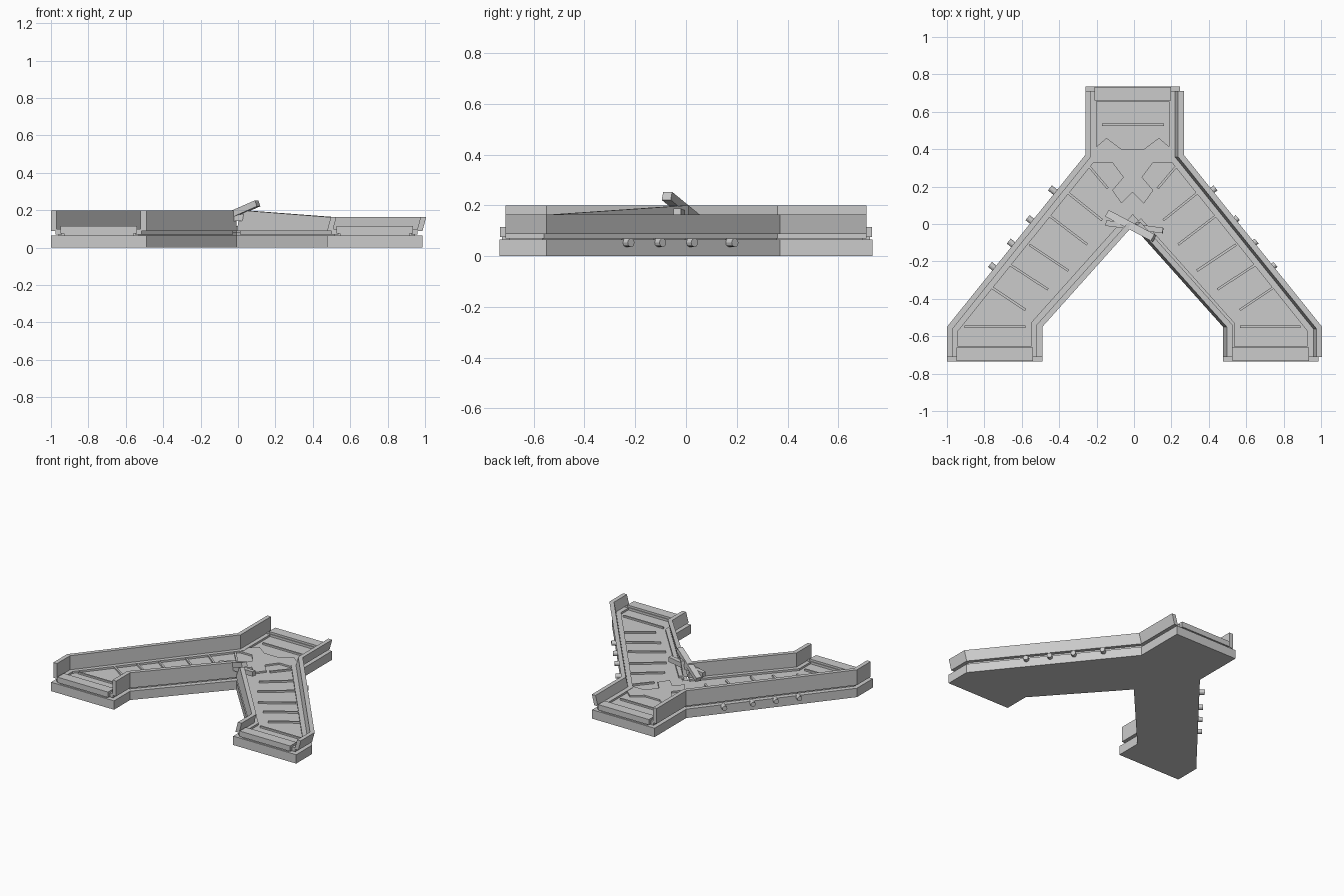
import bpy, bmesh, math
from mathutils import Vector, Matrix

if "Cube" in bpy.data.objects:
    bpy.data.objects.remove(bpy.data.objects["Cube"])

CX = -0.007                      # symmetry line of the Y-shaped body


def make(name, bm):
    bmesh.ops.recalc_face_normals(bm, faces=bm.faces)
    me = bpy.data.meshes.new(name)
    bm.to_mesh(me)
    bm.free()
    ob = bpy.data.objects.new(name, me)
    bpy.context.collection.objects.link(ob)
    return ob


def plate(name, pts, z0, z1):
    bm = bmesh.new()
    f = bm.faces.new([bm.verts.new((x, y, z0)) for x, y in pts])
    r = bmesh.ops.extrude_face_region(bm, geom=[f])
    top = [v for v in r['geom'] if isinstance(v, bmesh.types.BMVert)]
    bmesh.ops.translate(bm, verts=top, vec=(0, 0, z1 - z0))
    return make(name, bm)


def offset(pts, d, closed=False):
    """Shift a polyline to its right by d with mitred corners."""
    P, n, out = [Vector(p) for p in pts], len(pts), []
    for i in range(n):
        dirs = []
        if closed or i > 0:
            dirs.append((P[i] - P[i - 1]).normalized())
        if closed or i < n - 1:
            dirs.append((P[(i + 1) % n] - P[i]).normalized())
        ns = [Vector((a.y, -a.x)) for a in dirs]
        m = sum(ns, Vector((0, 0))).normalized()
        out.append(P[i] + m * d / m.dot(ns[0]))
    return out


def wall(name, pts, t, z0, tops, lean=0.0):
    """Upright ribbon following a path; the top edge may slope and lean in x."""
    bm = bmesh.new()
    a, b = [Vector(p) for p in pts], offset(pts, t)
    rings = []
    for p, q, z in zip(a, b, tops):
        rings.append([bm.verts.new(c) for c in (
            (p.x, p.y, z0), (q.x, q.y, z0), (q.x + lean, q.y, z), (p.x + lean, p.y, z))])
    for r, s in zip(rings, rings[1:]):
        for k in range(4):
            bm.faces.new((r[k], r[(k + 1) % 4], s[(k + 1) % 4], s[k]))
    bm.faces.new(rings[0])
    bm.faces.new(rings[-1])
    return make(name, bm)


def bar(name, p, q, w, h):
    """Box beam between two points."""
    p, q = Vector(p), Vector(q)
    d = q - p
    rot = d.to_track_quat('X', 'Z').to_matrix().to_4x4()
    bm = bmesh.new()
    bmesh.ops.create_cube(bm, size=1, matrix=Matrix.Translation((p + q) / 2) @ rot
                          @ Matrix.Diagonal((d.length, w, h, 1)))
    return make(name, bm)


def mx(pts):
    return [(2 * CX - p[0], *p[1:]) for p in pts]


# Base slab (clockwise outline, left half then mirrored)
half = [(CX, -0.01), (-0.49, -0.55), (-0.49, -0.735), (-1, -0.735),
        (-1, -0.55), (-0.26, 0.37), (-0.26, 0.735)]
outline = half + mx(half[:0:-1])
plate("base_slab", outline, 0, 0.065)
# Inset deck above the base
plate("deck", offset(outline, 0.04, True), 0.06, 0.083)

# Side walls: upright on the left, lower and leaning on the right
outer = [(-1, -0.71), (-1, -0.55), (-0.26, 0.37), (-0.26, 0.71)]
inner = [(CX, -0.01), (-0.49, -0.55), (-0.49, -0.71)]
wall("left_outer_wall", outer, 0.03, 0.088, [0.2] * 4)
wall("left_inner_wall", inner, 0.03, 0.088, [0.2] * 3)
wall("right_outer_wall", mx(outer), -0.03, 0.088, [0.163] * 4, 0.02)
wall("right_inner_wall", mx(inner), -0.03, 0.088, [0.2, 0.163, 0.163], 0.02)

# Curbs at the foot of each outer and inner wall
for nm, path in (("outer_curb", outer), ("inner_curb", inner)):
    run = offset(path, 0.025)
    wall("left_" + nm, run, 0.035, 0.07, [0.097] * len(run))
    run = mx(run)
    wall("right_" + nm, run, -0.035, 0.07, [0.097] * len(run))

# Stepped end sills at the three openings
for nm, x, s in (("left", -0.745, -1), ("right", 0.731, -1), ("stem", CX, 1)):
    for part, w, y0, y1, z0, z1 in (("sill", 0.205, 0.66, 0.733, 0.075, 0.115),
                                    ("sill_foot", 0.185, 0.67, 0.725, 0.06, 0.08),
                                    ("sill_flange", 0.225, 0.655, 0.71, 0.083, 0.1)):
        plate(nm + "_" + part, [(x - w, s * y0), (x + w, s * y0),
                                (x + w, s * y1), (x - w, s * y1)], z0, z1)

# Cross slats on the deck
slats = [((-0.905, -0.55), (-0.58, -0.55)), ((-0.76, -0.34), (-0.58, -0.46)),
         ((-0.66, -0.22), (-0.46, -0.35)), ((-0.56, -0.11), (-0.35, -0.25)),
         ((-0.46, 0.05), (-0.25, -0.11)), ((-0.37, 0.18), (-0.17, 0.02)),
         ((-0.25, 0.32), (-0.14, 0.19))]
for i, ends in enumerate(slats):
    for side, e in (("left", ends), ("right", mx(ends))):
        bar(f"{side}_slat_{i}", (*e[0], 0.086), (*e[1], 0.086), 0.013, 0.018)
bar("stem_slat_0", (-0.17, 0.53, 0.086), (0.16, 0.53, 0.086), 0.013, 0.018)

# Raised cross-shaped junction plate
cross = [(0, 0.40), (-0.06, 0.40), (-0.14, 0.46), (-0.21, 0.40), (-0.21, 0.33),
         (-0.11, 0.33), (-0.05, 0.25), (-0.11, 0.18), (-0.06, 0.11), (0, 0.17)]
cross = [(x + CX, y) for x, y in cross]
plate("junction_plate", cross + mx(cross[-2:0:-1]), 0.078, 0.095)

# Round pegs sticking out of the outer base faces
nrm = Vector((-0.92, 0.74, 0)).normalized()
for i, y in enumerate((-0.235, -0.11, 0.015, 0.17)):
    x = -0.26 - (0.37 - y) * 0.74 / 0.92
    for s in (1, -1):
        n = Vector((nrm.x * s, nrm.y, 0))
        c = Vector((x if s == 1 else 2 * CX - x, y, 0.053)) + n * (0.005 if i < 3 else 0.012)
        bm = bmesh.new()
        bmesh.ops.create_cone(bm, cap_ends=True, segments=12, radius1=0.017, radius2=0.017,
                              depth=0.05, matrix=Matrix.Translation(c)
                              @ n.to_track_quat('Z', 'Y').to_matrix().to_4x4())
        make(f"peg_{i}_{'left' if s == 1 else 'right'}", bm)

# Diverter lever and its cross shaft at the fork
bar("diverter_lever", (-0.14, 0.055, 0.13), (0.105, -0.075, 0.237), 0.04, 0.034)
bar("diverter_shaft", (-0.15, 0.005, 0.15), (0.155, -0.035, 0.17), 0.03, 0.035)
